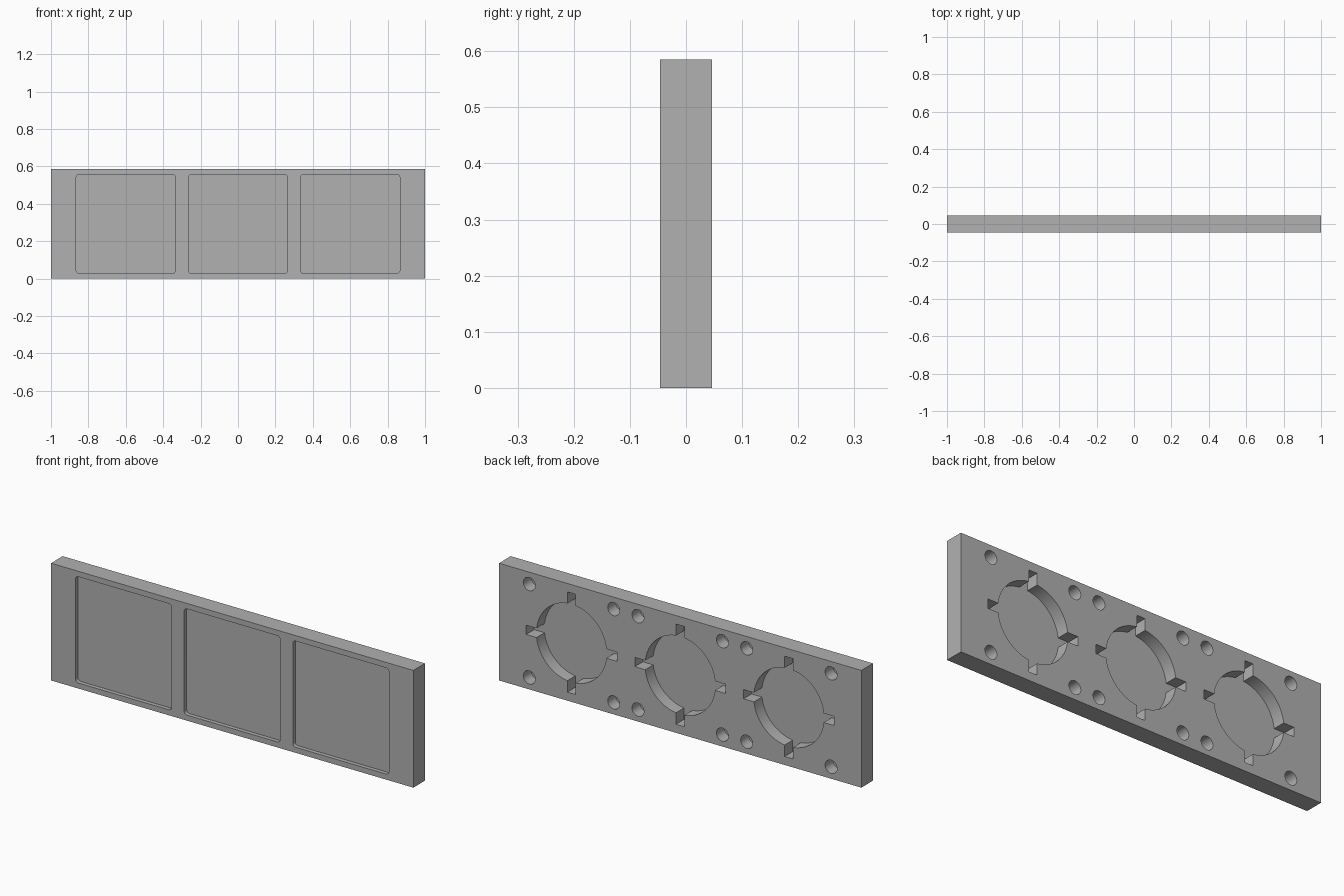
import bpy, bmesh, math

if "Cube" in bpy.data.objects:
    bpy.data.objects.remove(bpy.data.objects["Cube"])

W, T, H = 2.0, 0.092, 0.585      # panel width, thickness, height
MID = H / 2
BACK, FRONT = T / 2, -T / 2
CENTRES = (-0.6, 0.0, 0.6)       # the three button bays

grey = bpy.data.materials.new("mid grey")
grey.diffuse_color = (0.44, 0.44, 0.44, 1)
grey.use_nodes = True
grey.node_tree.nodes["Principled BSDF"].inputs["Base Color"].default_value = grey.diffuse_color


def prism(bm, outline, cx, cz, y0, y1):
    """Add an x-z outline extruded from y0 to y1."""
    a = [bm.verts.new((cx + x, y0, cz + z)) for x, z in outline]
    b = [bm.verts.new((cx + x, y1, cz + z)) for x, z in outline]
    n = len(a)
    bm.faces.new(a)
    bm.faces.new(b[::-1])
    for i in range(n):
        j = (i + 1) % n
        bm.faces.new((a[j], a[i], b[i], b[j]))


def finish(bm, name):
    bmesh.ops.recalc_face_normals(bm, faces=bm.faces)
    mesh = bpy.data.meshes.new(name)
    bm.to_mesh(mesh)
    bm.free()
    mesh.materials.append(grey)
    obj = bpy.data.objects.new(name, mesh)
    bpy.context.collection.objects.link(obj)
    return obj


def arc(r, a0, a1, n, cx=0.0, cz=0.0):
    return [(cx + r * math.cos(a0 + (a1 - a0) * i / n),
             cz + r * math.sin(a0 + (a1 - a0) * i / n)) for i in range(n + 1)]


def rounded_square(half, r):
    pts = []
    for k, (sx, sz) in enumerate(((1, 1), (-1, 1), (-1, -1), (1, -1))):
        a = k * math.pi / 2
        pts += arc(r, a, a + math.pi / 2, 6, sx * (half - r), sz * (half - r))
    return pts


def notched_circle(r, reach, half_width):
    """Circle with four square notches on its axes."""
    da = math.asin(half_width / r)
    pts = []
    for k in range(4):
        a = k * math.pi / 2
        c, s = math.cos(a), math.sin(a)
        for u, v in ((reach, -half_width), (reach, half_width)):
            pts.append((u * c - v * s, u * s + v * c))
        pts += arc(r, a + da, a + math.pi / 2 - da, 16)
    return pts


# Panel slab
bm = bmesh.new()
prism(bm, [(-W / 2, -MID), (W / 2, -MID), (W / 2, MID), (-W / 2, MID)], 0, MID, FRONT, BACK)
panel = finish(bm, "panel")

# Shallow square recesses on the front
bm = bmesh.new()
for cx in CENTRES:
    prism(bm, rounded_square(0.265, 0.016), cx, MID, FRONT - 0.05, FRONT + 0.02)
front_cutter = finish(bm, "front_recess_cutter")

# Notched round pockets and blind screw holes on the back
bm = bmesh.new()
screw = arc(0.033, 0, 2 * math.pi, 32)[:-1]
for cx in CENTRES:
    prism(bm, notched_circle(0.194, 0.25, 0.023), cx, MID, BACK - 0.063, BACK + 0.05)
    for sx in (-1, 1):
        for sz in (-1, 1):
            prism(bm, screw, cx + sx * 0.233, MID + sz * 0.233, BACK - 0.063, BACK + 0.05)
back_cutter = finish(bm, "back_pocket_cutter")

# Cut the panel and remove the cutters
bpy.context.view_layer.objects.active = panel
panel.select_set(True)
for cutter in (front_cutter, back_cutter):
    cutter.hide_render = True
    mod = panel.modifiers.new(cutter.name, 'BOOLEAN')
    mod.operation, mod.solver, mod.object = 'DIFFERENCE', 'EXACT', cutter
    bpy.ops.object.modifier_apply(modifier=mod.name)
for cutter in (front_cutter, back_cutter):
    bpy.data.objects.remove(cutter)

bpy.ops.object.shade_smooth_by_angle(angle=math.radians(30))
